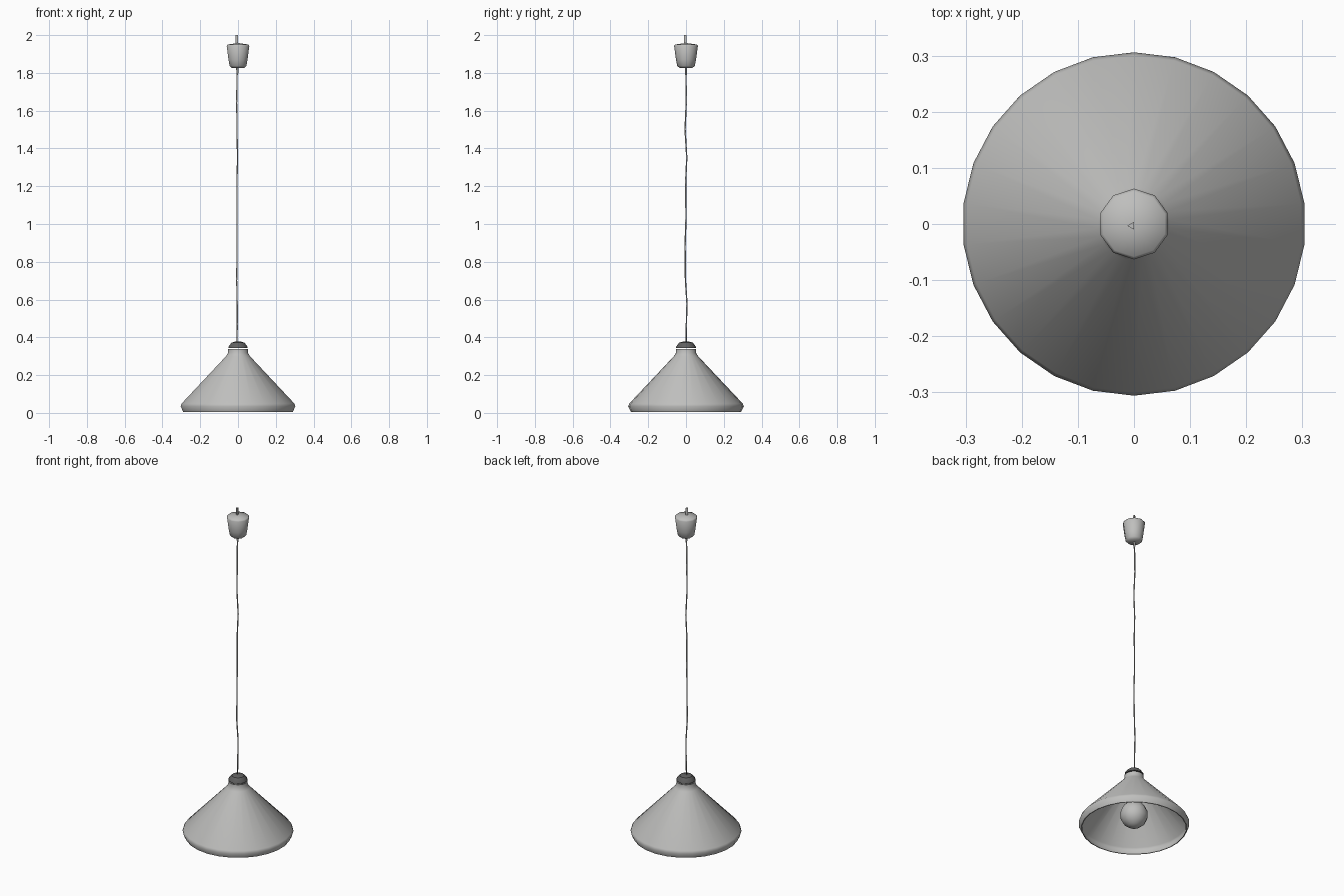
import bpy, bmesh, math

if "Cube" in bpy.data.objects:
    bpy.data.objects.remove(bpy.data.objects["Cube"])


def material(name, v):
    m = bpy.data.materials.new(name)
    m.diffuse_color = (v[0], v[1], v[2], 1)
    m.use_nodes = True
    m.node_tree.nodes["Principled BSDF"].inputs["Base Color"].default_value = m.diffuse_color
    return m


GREY = material("light grey", (0.52, 0.52, 0.51))
DARK = material("dark grey", (0.12, 0.12, 0.12))


def finish(name, bm, mat, angle):
    bmesh.ops.recalc_face_normals(bm, faces=bm.faces)
    me = bpy.data.meshes.new(name)
    bm.to_mesh(me)
    bm.free()
    me.materials.append(mat)
    ob = bpy.data.objects.new(name, me)
    bpy.context.collection.objects.link(ob)
    bpy.ops.object.select_all(action='DESELECT')
    bpy.context.view_layer.objects.active = ob
    ob.select_set(True)
    bpy.ops.object.shade_smooth_by_angle(angle=math.radians(angle))
    return ob


def loft(name, rings, sides, mat, angle=40, closed=False):
    """Skin of horizontal rings, each (radius, z) or (radius, z, x, y)."""
    bm = bmesh.new()
    loops = []
    for ring in rings:
        r, z = ring[:2]
        cx, cy = ring[2:] if len(ring) > 2 else (0, 0)
        loops.append([bm.verts.new((cx + r * math.cos(2 * math.pi * (i + 0.5) / sides),
                                    cy + r * math.sin(2 * math.pi * (i + 0.5) / sides), z))
                      for i in range(sides)])
    pairs = list(zip(loops, loops[1:]))
    if closed:
        pairs.append((loops[-1], loops[0]))
    for a, b in pairs:
        for i in range(sides):
            j = (i + 1) % sides
            bm.faces.new((a[i], a[j], b[j], b[i]))
    if not closed:
        bm.faces.new(loops[0])
        bm.faces.new(loops[-1])
    return finish(name, bm, mat, angle)


# Conical shade with a turned-in lip and a short neck, thin walled
loft("shade", [(0.292, 0.005), (0.306, 0.035), (0.300, 0.050), (0.064, 0.300),
               (0.053, 0.318), (0.053, 0.338), (0.049, 0.338), (0.049, 0.318),
               (0.060, 0.297), (0.294, 0.050), (0.299, 0.036), (0.287, 0.005)],
     26, GREY, closed=True, angle=50)

# Dark cap above the neck
loft("shade_cap", [(0.054, 0.344), (0.053, 0.350), (0.036, 0.372), (0.018, 0.377)],
     10, DARK, angle=30)

# Lamp holder and bulb inside the shade
loft("lamp_holder", [(0.026, 0.19), (0.026, 0.335)], 10, GREY)
N = 7
bulb = [(0.078 * math.sin(math.pi * k / N), 0.09 - 0.078 * math.cos(math.pi * k / N))
        for k in range(1, N - 1)]
loft("bulb", [(0.012, 0.012)] + bulb + [(0.032, 0.172), (0.026, 0.195)], 12, GREY, angle=60)

# Slightly wavy thin cord
loft("cord", [(0.004, z, x - 0.004, y) for z, x, y in
              [(0.372, 0, 0.001), (0.47, 0.001, 0.002), (0.58, 0.001, 0.005),
               (0.70, -0.002, -0.003), (0.88, 0, -0.005), (1.04, -0.001, 0),
               (1.22, 0, -0.002), (1.35, 0.002, 0.004), (1.50, 0, -0.005),
               (1.64, -0.002, 0.001), (1.83, 0, 0)]],
     3, GREY, angle=130)

# Ceiling cup with a low domed top, and the cord grips at its two ends
loft("ceiling_cup", [(0.034, 1.826), (0.047, 1.838), (0.053, 1.87),
                     (0.063, 1.943), (0.058, 1.950), (0.010, 1.957)],
     10, GREY, angle=85)
loft("cord_grip_lower", [(0.005, 1.79, -0.003, 0), (0.007, 1.83, -0.003, 0)], 5, GREY)
loft("cord_grip_upper", [(0.008, 1.95, -0.004, -0.003), (0.008, 2.0, -0.004, -0.003)], 3, GREY)
